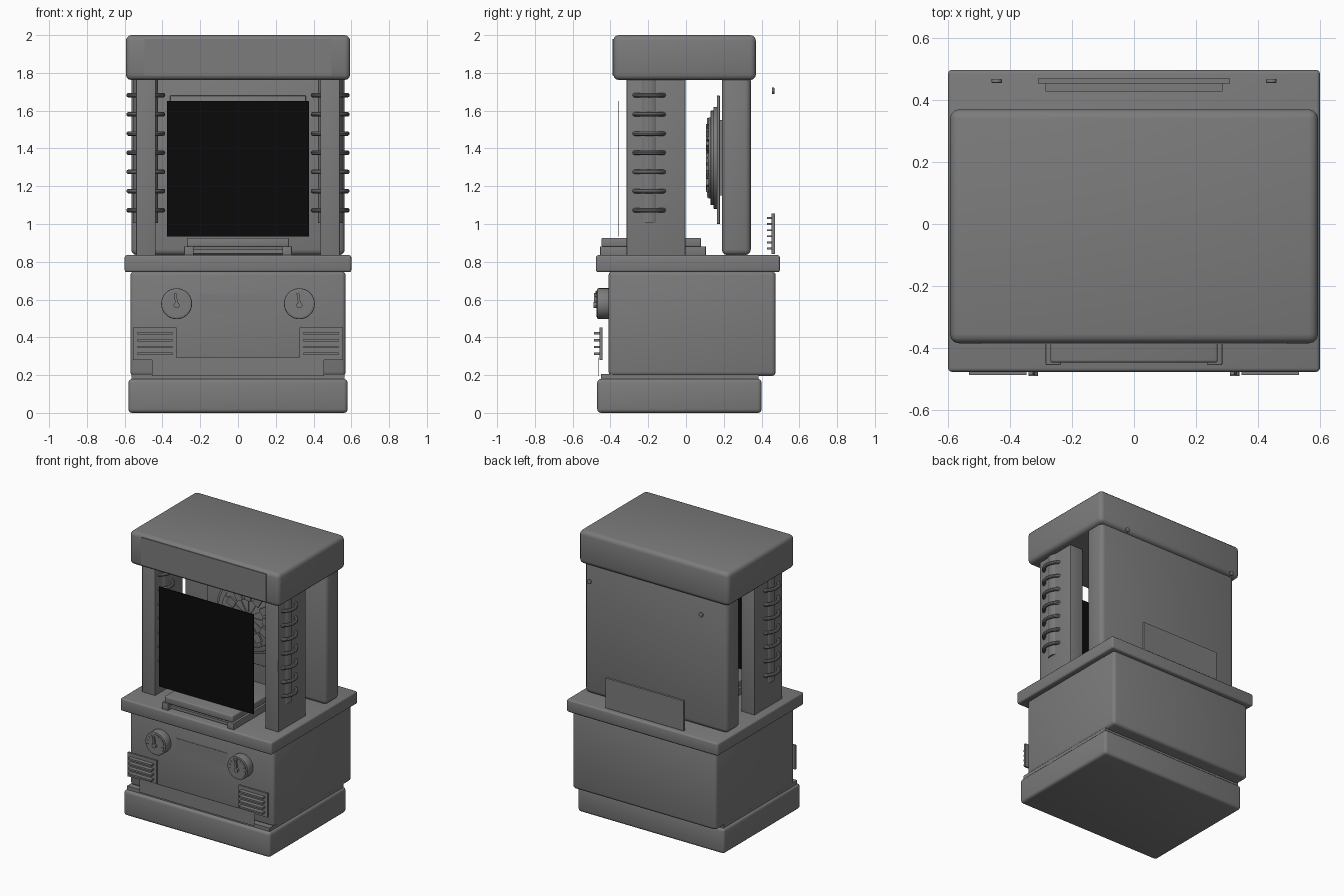
import bpy, math
from mathutils import Matrix

if "Cube" in bpy.data.objects:
    bpy.data.objects.remove(bpy.data.objects["Cube"])


def material(name, v):
    m = bpy.data.materials.new(name)
    m.diffuse_color = (v, v, v, 1)
    m.use_nodes = True
    m.node_tree.nodes["Principled BSDF"].inputs["Base Color"].default_value = m.diffuse_color
    return m


GREY = material("grey", 0.2)
BLACK = material("black", 0.003)


def finish(ob, name, mat=GREY, bevel=0, segments=3):
    ob.name = name
    ob.data.materials.append(mat)
    if bevel:
        mod = ob.modifiers.new("bevel", "BEVEL")
        mod.width, mod.segments = bevel, segments
        bpy.ops.object.modifier_apply(modifier="bevel")
    bpy.ops.object.shade_smooth_by_angle(angle=math.radians(35))
    return ob


def box(name, x0, x1, y0, y1, z0, z1, bevel=0, mat=GREY, turn=None):
    """Box from its bounds; turn is an optional matrix applied afterwards."""
    bpy.ops.mesh.primitive_cube_add(size=1)
    ob = bpy.context.object
    m = Matrix.Translation(((x0 + x1) / 2, (y0 + y1) / 2, (z0 + z1) / 2))
    m = m @ Matrix.Diagonal((x1 - x0, y1 - y0, z1 - z0, 1))
    ob.data.transform(turn @ m if turn else m)
    return finish(ob, name, mat, bevel)


def disc(name, x, z, r, y0, y1, bevel=0, verts=32):
    """Cylinder whose axis runs along y."""
    bpy.ops.mesh.primitive_cylinder_add(
        vertices=verts, radius=r, depth=y1 - y0,
        location=(x, (y0 + y1) / 2, z), rotation=(math.pi / 2, 0, 0))
    return finish(bpy.context.object, name, GREY, bevel, 2)


def spin(x, z, angle):
    return Matrix.Translation((x, 0, z)) @ Matrix.Rotation(angle, 4, "Y")


# Main cabinet
box("plinth", -.58, .58, -.47, .40, 0, .18, .02)
box("plinth_neck", -.565, .565, -.45, .385, .17, .205)
box("cabinet_body", -.57, .57, -.41, .475, .195, .75, .022)
box("counter", -.6, .6, -.477, .497, .745, .835, .012)
box("back_wall", -.565, .565, .19, .343, .835, 1.79, .03)
box("roof", -.594, .594, -.385, .37, 1.762, 2, .03)

# Thin front plates
box("marquee_panel", -.495, .495, -.388, -.38, 1.785, 1.98)
box("name_plate", -.205, .205, -.413, -.405, .53, .63)
box("kick_plate", -.455, .455, -.464, -.461, .195, .292)
box("screen", -.375, .375, -.361, -.357, .935, 1.65, mat=BLACK)

for side, s in (("left", -1), ("right", 1)):
    # Pillar with a coil of rings around a core
    cx = s * .488
    box("pillar_" + side, cx - .052, cx + .052, -.315, -.003, .83, 1.77, .004)
    bpy.ops.mesh.primitive_cylinder_add(vertices=32, radius=.064, depth=.77,
                                        location=(cx, -.195, 1.39))
    finish(bpy.context.object, "coil_core_" + side)
    for i in range(7):
        bpy.ops.mesh.primitive_torus_add(
            location=(cx, -.195, 1.073 + i * .1015), major_segments=40,
            minor_segments=10, major_radius=.0905, minor_radius=.0125)
        finish(bpy.context.object, "coil_ring_" + side)

    # Dial knob with face, pointer and tick marks
    kx = s * .325
    disc("knob_" + side, kx, .578, .082, -.47, -.40, .006)
    disc("knob_face_" + side, kx, .578, .07, -.475, -.465)
    box("pointer_" + side, -.007, .007, -.488, -.47, -.02, .055,
        turn=spin(kx, .578, -.15))
    disc("pointer_hub_" + side, kx, .57, .016, -.49, -.47, verts=16)
    for i in range(9):
        box("knob_tick_" + side, -.002, .002, -.478, -.47, .054, .066,
            turn=spin(kx, .578, math.radians(-100 + 25 * i)))

    # Louvred vent
    vx = s * .44
    box("vent_plate_" + side, vx - .115, vx + .115, -.457, -.443, .28, .452)
    for i in range(4):
        z = .313 + i * .036
        box("vent_slat_" + side, vx - .093, vx + .093, -.487, -.45,
            z - .006, z + .006)

    # Tray rail and rear screw
    box("tray_rail_" + side, s * .26 - .025, s * .26 + .025, -.455, .105,
        .83, .882, .004)
    disc("rear_screw_" + side, s * .443, 1.705, .017, .455, .468, .003, 16)

# Counter tray
box("tray", -.27, .27, -.447, .08, .878, .927, .008)
box("tray_crossbar", -.24, .24, -.435, -.4, .845, .865)

# Rear louvred panel
box("rear_panel", -.31, .31, .453, .47, .84, 1.055)
for i in range(6):
    box("rear_slat", -.285, .285, .428, .46, .866 + i * .032, .876 + i * .032)

# Wheel display on the inside of the back wall
WZ = 1.35
box("wheel_board", -.36, .36, .163, .18, 1.0, 1.68, .004)
box("wheel_board_mount", -.2, .2, .175, .2, 1.15, 1.55)
disc("wheel_rim", 0, WZ, .27, .145, .168, .004, 48)
disc("wheel_step", 0, WZ, .25, .13, .15, .004, 48)
disc("wheel_face", 0, WZ, .215, .118, .135, .003, 48)
disc("wheel_hub", 0, WZ, .04, .105, .13, .003, 24)
for i in range(12):
    turn = spin(0, WZ, i * math.pi / 6)
    box("wheel_spoke", -.005, .005, .112, .13, .03, .21, turn=turn)
    box("wheel_block", -.026, .026, .106, .13, .12, .18, turn=turn)
